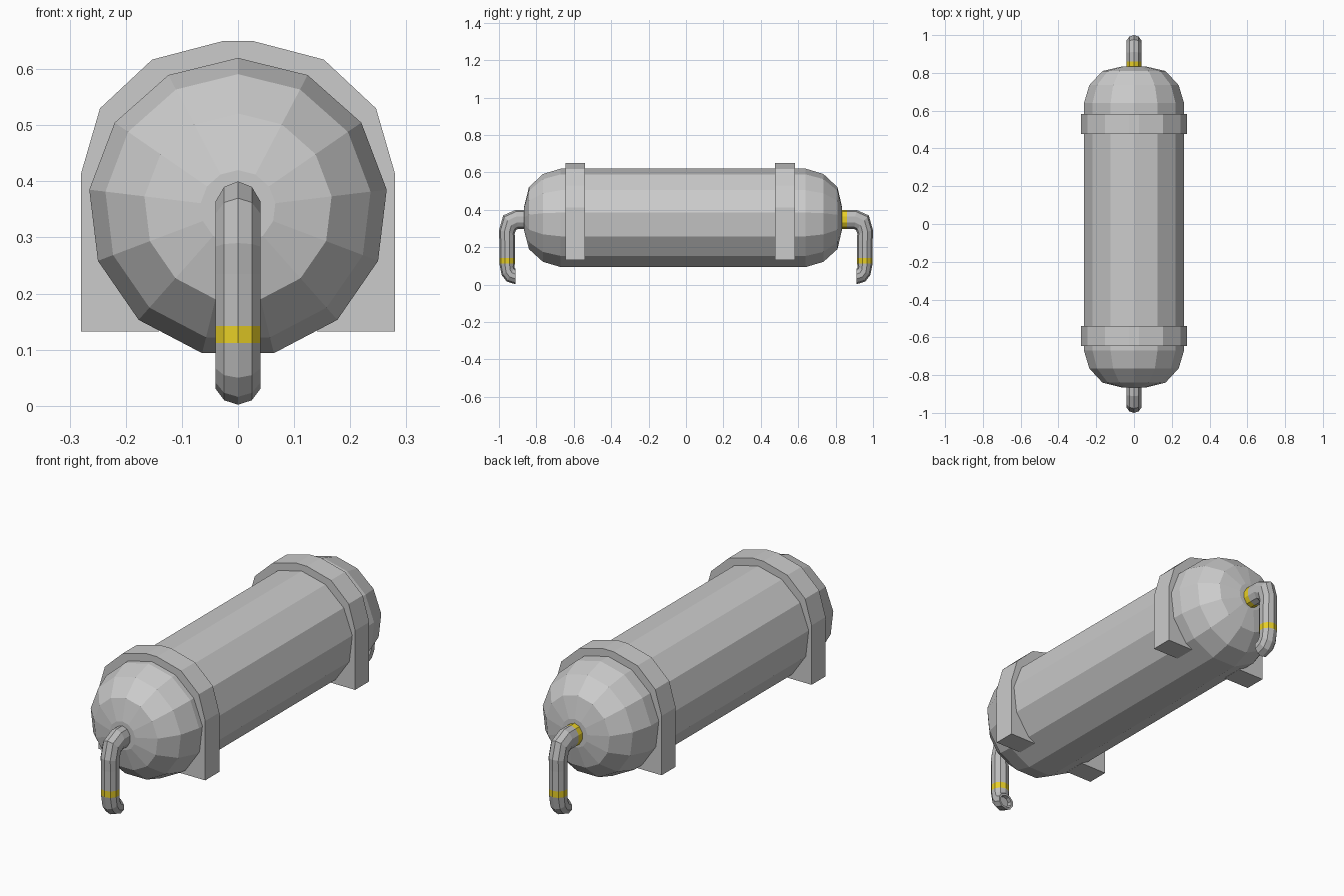
import bpy, bmesh
from math import sin, cos, pi

if "Cube" in bpy.data.objects:
    bpy.data.objects.remove(bpy.data.objects["Cube"])

CZ, R, N = 0.353, 0.267, 13          # tank axis height, radius, sides


def material(name, color):
    m = bpy.data.materials.new(name)
    m.diffuse_color = color
    m.use_nodes = True
    m.node_tree.nodes["Principled BSDF"].inputs["Base Color"].default_value = m.diffuse_color
    return m


grey = material("grey_metal", (0.5, 0.5, 0.5, 1))
yellow = material("yellow_paint", (0.8, 0.62, 0.02, 1))


def finish(name, bm, mats=()):
    bmesh.ops.recalc_face_normals(bm, faces=bm.faces)
    me = bpy.data.meshes.new(name)
    bm.to_mesh(me)
    bm.free()
    for m in mats:
        me.materials.append(m)
    ob = bpy.data.objects.new(name, me)
    bpy.context.collection.objects.link(ob)
    return ob


def loft(name, rings, bands=(), mats=()):
    """Skin closed rings of points; segments listed in bands use material 1."""
    bm = bmesh.new()
    vs = [[bm.verts.new(p) for p in ring] for ring in rings]
    n = len(vs[0])
    for k, (a, b) in enumerate(zip(vs, vs[1:])):
        for i in range(n):
            f = bm.faces.new((a[i], a[(i + 1) % n], b[(i + 1) % n], b[i]))
            f.material_index = 1 if k in bands else 0
    bm.faces.new(vs[0])
    bm.faces.new(vs[-1])
    return finish(name, bm, mats)


# Tank: 13-sided body with domed ends
profile = [(-0.865, 0.067), (-0.84, 0.168), (-0.765, 0.238), (-0.67, R),
           (0.64, R), (0.735, 0.238), (0.81, 0.168), (0.833, 0.067)]
loft("tank", [[(r * sin(2 * pi * i / N), y, CZ + r * cos(2 * pi * i / N))
               for i in range(N)] for y, r in profile])

# Saddle straps: arch over the tank with straight legs, open underneath
right = [(0.027, 0.65), (0.153, 0.617), (0.246, 0.53), (0.28, 0.413), (0.28, 0.132)]
inner = [(0.14, 0.132)] + [(0.26 * sin(2 * pi * i / N), CZ + 0.26 * cos(2 * pi * i / N))
                           for i in (4, 3, 2, 1)]
half = right + inner
outline = half + [(0, CZ + 0.26)] + [(-x, z) for x, z in reversed(half)]
for name, y0 in (("front_strap", -0.645), ("back_strap", 0.477)):
    bm = bmesh.new()
    face = bm.faces.new([bm.verts.new((x, y0, z)) for x, z in outline])
    ext = bmesh.ops.extrude_face_region(bm, geom=[face], use_keep_orig=True)
    moved = [g for g in ext["geom"] if isinstance(g, bmesh.types.BMVert)]
    bmesh.ops.translate(bm, verts=moved, vec=(0, 0.105, 0))
    finish(name, bm)

# Bent pipes: each section given by its outer and inner (y, z) points
sections = [((0.80, 0.40), (0.80, 0.297)), ((0.83, 0.40), (0.83, 0.297)),
            ((0.86, 0.40), (0.86, 0.297)), ((0.91, 0.40), (0.90, 0.297)),
            ((0.977, 0.37), (0.91, 0.29)), ((1.0, 0.29), (0.916, 0.272)),
            ((0.998, 0.235), (0.914, 0.235)), ((0.998, 0.142), (0.914, 0.142)),
            ((0.998, 0.112), (0.914, 0.112)), ((0.985, 0.05), (0.918, 0.098)),
            ((0.958, 0.016), (0.918, 0.09)), ((0.912, 0.002), (0.912, 0.084)),
            ((0.912, 0.012), (0.912, 0.074)), ((0.945, 0.025), (0.93, 0.074))]
SIDES = 10


def pipe(name, s, bands):
    rings = []
    for k, ((ya, za), (yb, zb)) in enumerate(sections):
        rx = 0.032 if k >= len(sections) - 2 else 0.042
        ring = []
        for i in range(SIDES):
            a = 2 * pi * i / SIDES
            t = (1 - cos(a)) / 2
            ring.append((rx * sin(a), s * (ya + (yb - ya) * t), za + (zb - za) * t))
        rings.append(ring)
    loft(name, rings, bands, (grey, yellow))


pipe("front_pipe", -1, (7,))
pipe("back_pipe", 1, (1, 7))
